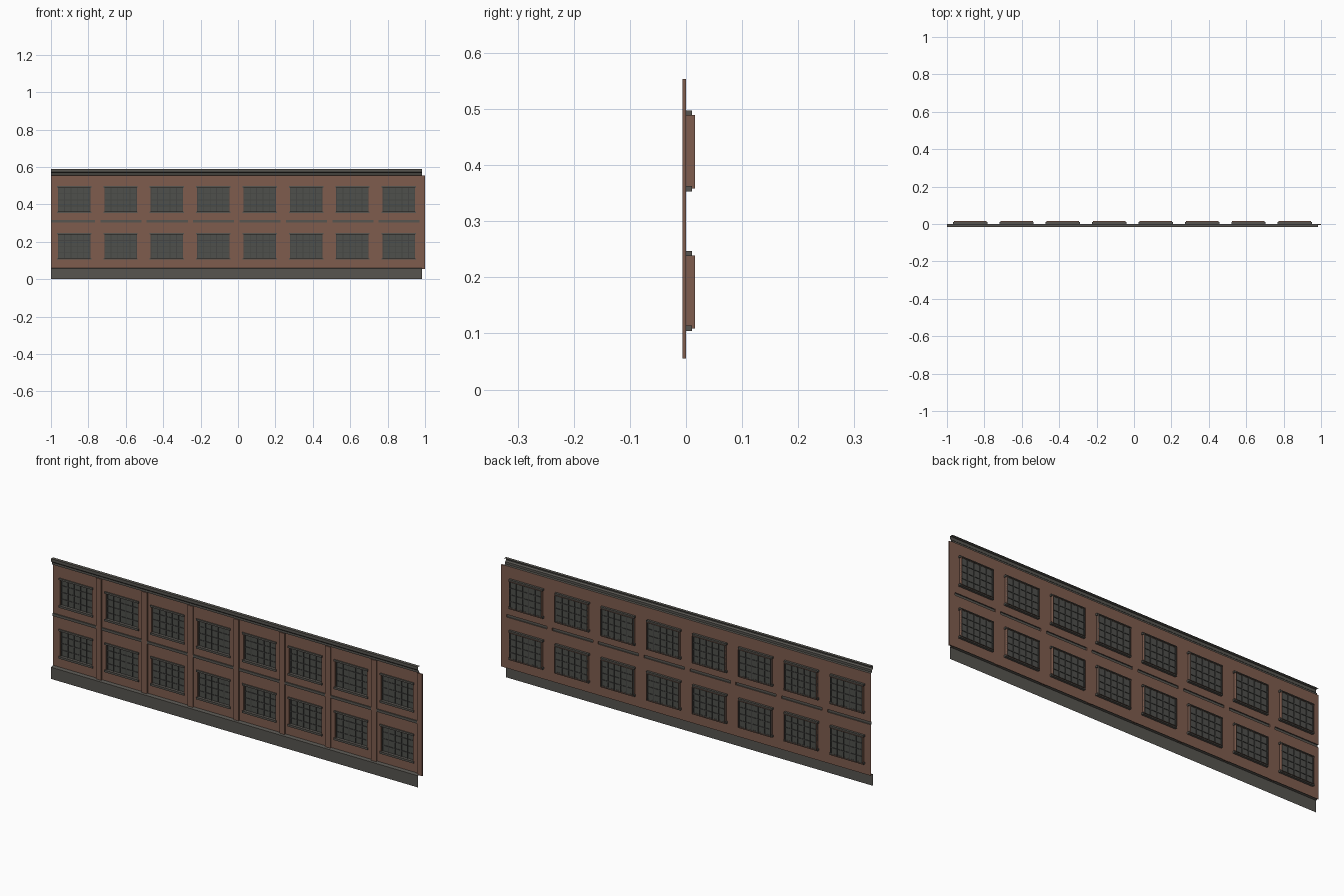
import bpy

if "Cube" in bpy.data.objects:
    bpy.data.objects.remove(bpy.data.objects["Cube"])

P, N = 0.248, 8                       # bay pitch, bay count
X0, X1 = -1.0, -1.0 + 0.248 * 8
WALL_B, WALL_T = 0.055, 0.555
BAND = (0.304, 0.317)
FLOORS = [(WALL_B, BAND[0], 0.109, 0.239), (BAND[1], WALL_T, 0.358, 0.489)]
HW = 0.087                            # window half width


def mat(name, c):
    m = bpy.data.materials.new(name)
    m.diffuse_color = (*c, 1)
    m.use_nodes = True
    m.node_tree.nodes["Principled BSDF"].inputs["Base Color"].default_value = m.diffuse_color
    return m


BRICK = mat("brick_brown", (0.21, 0.108, 0.076))
STONE = mat("stone_grey", (0.095, 0.09, 0.079))
GLASS = mat("window_glass", (0.078, 0.08, 0.072))
BARS = mat("dark_bars", (0.06, 0.06, 0.056))


class Part:
    """Collects quads and boxes into one named object."""

    def __init__(self, name, m):
        self.name, self.m, self.v, self.f = name, m, [], []

    def quad(self, *pts):
        n = len(self.v)
        self.v += pts
        self.f.append((n, n + 1, n + 2, n + 3))

    def front(self, x0, x1, z0, z1, y):
        self.quad((x0, y, z0), (x1, y, z0), (x1, y, z1), (x0, y, z1))

    def box(self, x0, x1, y0, y1, z0, z1):
        n = len(self.v)
        self.v += [(x, y, z) for z in (z0, z1) for x, y in
                   ((x0, y0), (x1, y0), (x1, y1), (x0, y1))]
        for q in ((3, 2, 1, 0), (4, 5, 6, 7), (0, 1, 5, 4),
                  (1, 2, 6, 5), (2, 3, 7, 6), (3, 0, 4, 7)):
            self.f.append(tuple(n + i for i in q))

    def sweep(self, prof, x0, x1):    # open (y, z) profile along x
        for (ya, za), (yb, zb) in zip(prof, prof[1:]):
            self.quad((x0, ya, za), (x1, ya, za), (x1, yb, zb), (x0, yb, zb))

    def done(self):
        me = bpy.data.meshes.new(self.name)
        me.from_pydata(self.v, [], self.f)
        me.materials.append(self.m)
        ob = bpy.data.objects.new(self.name, me)
        bpy.context.collection.objects.link(ob)


wall = Part("brick_wall", BRICK)
reveal = Part("window_reveals", BRICK)
pil = Part("pilasters", BRICK)
sill = Part("sills_and_lintels", STONE)
glass = Part("window_panes", GLASS)
bars = Part("window_bars", BARS)

for i in range(N):
    a, b = X0 + P * i, X0 + P * (i + 1)
    c = (a + b) / 2
    l, r = c - HW, c + HW
    # pilaster at the right edge of each bay
    pil.box(b - 0.0125, b + 0.016, -0.006, 0, WALL_B, WALL_T - 0.002)
    for zb, zt, w0, w1 in FLOORS:
        # wall around the window opening
        wall.front(a, l, zb, zt, 0)
        wall.front(r, b, zb, zt, 0)
        wall.front(l, r, zb, w0, 0)
        wall.front(l, r, w1, zt, 0)
        # reveal tube behind the wall
        cs = [(l, w0), (l, w1), (r, w1), (r, w0)]
        for k in range(4):
            (xa, za), (xb, zc) = cs[k], cs[(k + 1) % 4]
            reveal.quad((xa, 0, za), (xb, 0, zc), (xb, 0.016, zc), (xa, 0.016, za))
        # sill and lintel
        sill.box(l - 0.005, r + 0.005, -0.005, 0.011, w0 - 0.005, w0 + 0.005)
        sill.box(l - 0.005, r + 0.005, -0.005, 0.011, w1 - 0.001, w1 + 0.008)
        # pane and glazing bars
        glass.front(l, r, w0, w1, 0.010)
        for k in range(6):
            x = l + 0.002 + (2 * HW - 0.004) * k / 5
            bars.box(x - 0.002, x + 0.002, 0.007, 0.013, w0, w1)
        for k in range(1, 4):
            z = w0 + (w1 - w0) * k / 4
            bars.box(l, r, 0.0075, 0.0125, z - 0.002, z + 0.002)

# open-ended mouldings: plinth, floor band, cornice
plinth = Part("plinth", STONE)
plinth.sweep([(-0.016, 0), (-0.016, 0.057), (0, 0.061)], X0, X1)
band = Part("floor_band", STONE)
band.sweep([(0, BAND[0]), (-0.005, BAND[0]), (-0.005, BAND[1]), (0, BAND[1])], X0, X1)
cornice = Part("cornice", STONE)
cornice.sweep([(0, 0.555), (-0.009, 0.557), (-0.009, 0.568), (-0.016, 0.574),
               (-0.016, 0.588), (0, 0.588)], X0, X1)

for p in (wall, reveal, pil, sill, glass, bars, plinth, band, cornice):
    p.done()
